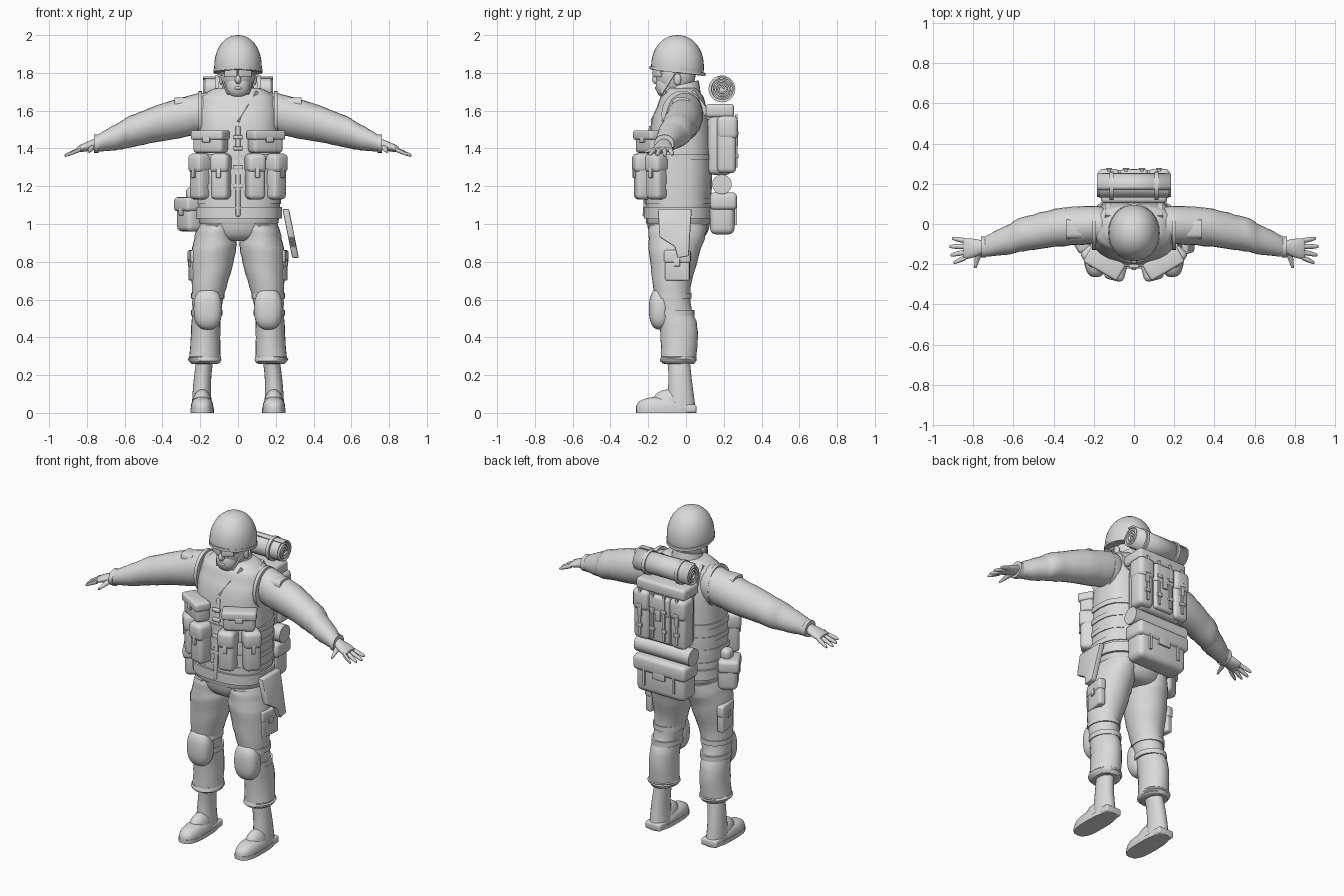
import bpy, bmesh, math
from mathutils import Matrix, Vector

cube = bpy.data.objects.get("Cube")
if cube:
    bpy.data.objects.remove(cube, do_unlink=True)

shade = (.7, .7, .7, 1)
grey = bpy.data.materials.new("plain_grey")
grey.use_nodes = True
grey.diffuse_color = shade
grey.node_tree.nodes["Principled BSDF"].inputs["Base Color"].default_value = shade
parts = []


def at(x, y, z):
    return Vector((x, y, z))


def spine(height):
    """Middle of the torso, leaning back towards the shoulders."""
    return at(0, -.04 + max(height - 1.2, 0) * .04, height)


def finish(name, bm, single=False):
    """Store a part; a part wholly on the left side gets a twin on the right."""
    bmesh.ops.recalc_face_normals(bm, faces=bm.faces)
    paired = not single and all(vert.co.x > 0 for vert in bm.verts)
    mesh = bpy.data.meshes.new(name)
    bm.to_mesh(mesh)
    bm.free()
    mesh.materials.append(grey)
    obj = bpy.data.objects.new(name, mesh)
    bpy.context.scene.collection.objects.link(obj)
    if paired:
        mirror = obj.modifiers.new("mirror", 'MIRROR')
        mirror.use_mirror_merge = False
    parts.append(obj)
    return obj


def blend(before, start, end, after, t):
    """Point on a smooth curve from start to end."""
    near = start + (end - before) * (t / 2)
    far = end - (after - start) * ((1 - t) / 2)
    ease = t * t * (3 - 2 * t)
    return near * (1 - ease) + far * ease


def loft(name, rings, power=2, steps=4, wobble=0, tilt=0, sides=24):
    """Skin over rings (centre, half width, half depth) across the main direction."""
    span = rings[-1][0] - rings[0][0]
    axis = max(range(3), key=lambda i: abs(span[i]))
    across, deep = [i for i in range(3) if i != axis]
    last = len(rings) - 1
    rows = []
    for i in range(last):
        four = (rings[max(i - 1, 0)], rings[i], rings[i + 1], rings[min(i + 2, last)])
        rows += [[blend(*values, step / steps) for values in zip(*four)] for step in range(steps)]
    rows.append(rings[-1])
    bm = bmesh.new()
    loops = []
    for row, (centre, width, depth) in enumerate(rows):
        loop = []
        for side in range(sides):
            angle = math.tau * side / sides
            c, s = math.cos(angle), math.sin(angle)
            crease = 1 + wobble * math.sin(row * 2 + 2 * math.sin(angle + row))
            point = centre.copy()
            point[across] += width * crease * math.copysign(abs(c) ** (2 / power), c)
            point[deep] += depth * crease * math.copysign(abs(s) ** (2 / power), s)
            point.z += tilt * (point.y - centre.y)
            loop.append(bm.verts.new(point))
        loops.append(loop)
    for lower, upper in zip(loops, loops[1:]):
        for side in range(sides):
            bm.faces.new((lower[side - 1], lower[side], upper[side], upper[side - 1]))
    bm.faces.new(loops[0])
    bm.faces.new(loops[-1])
    return finish(name, bm)


def band(name, centre, width, depth, along=at(0, 0, .03), **options):
    loft(name, [(centre - along / 2, width, depth), (centre + along / 2, width, depth)], steps=1, **options)


def ball(name, centre, size, floor=0, tilt=0, fullness=1):
    """Ellipsoid cut flat at the floor; fullness under one makes it boxier."""
    bm = bmesh.new()
    bmesh.ops.create_uvsphere(bm, u_segments=32, v_segments=20, radius=1)
    for vert in bm.verts:
        full = [math.copysign(abs(c) ** fullness, c) * half for c, half in zip(vert.co, size)]
        vert.co = centre + Vector(full)
        vert.co.z = max(vert.co.z, floor + tilt * full[1])
    finish(name, bm)


def box(name, centre, size, turn=0, lean=0):
    bm = bmesh.new()
    bmesh.ops.create_cube(bm, size=1)
    bm.transform(Matrix.Diagonal((*size, 1)))
    bmesh.ops.bevel(bm, geom=bm.edges[:], offset=min(size) / 4, segments=3, profile=.5, affect='EDGES')
    spin = Matrix.Rotation(math.radians(turn), 4, 'Z') @ Matrix.Rotation(math.radians(lean), 4, 'X')
    bm.transform(Matrix.Translation(centre) @ spin)
    return finish(name, bm)


def pouch(name, centre, size, turn=0):
    """Rounded bag with an overhanging flap and a closing tab on its outer face."""
    width, depth, height = size
    out = Matrix.Rotation(math.radians(turn), 3, 'Z') @ at(0, -depth / 2, 0)
    up = at(0, 0, height)
    box(name, centre, size, turn)
    box(name + "_flap", centre + up * .3 + out * .1, (width * 1.08, depth * 1.1, height * .42), turn)
    box(name + "_tab", centre + up * .1 + out * 1.08, (width / 4, .012, height / 4), turn)


def strap(name, start, end, width=.014):
    bm = bmesh.new()
    bmesh.ops.create_cube(bm, size=width)
    run = end - start
    bm.transform(Matrix.Diagonal((1, 1, run.length / width, 1)))
    bm.transform(Matrix.Translation((start + end) / 2) @ run.to_track_quat('Z', 'Y').to_matrix().to_4x4())
    finish(name, bm)


# Joints of the left side
HIP, KNEE, CALF, ANKLE = at(.11, -.04, 1), at(.16, -.07, .6), at(.17, -.04, .46), at(.175, -.04, .28)
THIGH = HIP.lerp(KNEE, .5) - at(0, .01, 0)
SHOULDER, ELBOW, WRIST = at(.13, -.02, 1.59), at(.5, -.04, 1.51), at(.75, -.115, 1.425)
KNUCKLES = at(.85, -.125, 1.395)

# Head, helmet and face gear
ball("head", at(0, -.055, 1.79), (.088, .105, .12))
ball("jaw", at(0, -.09, 1.73), (.066, .07, .068), fullness=.9)
ball("nose", at(0, -.155, 1.765), (.017, .025, .025))
ball("lips", at(0, -.15, 1.72), (.026, .014, .01))
ball("ear", at(.088, -.045, 1.765), (.012, .02, .03))
helmet_middle = at(0, -.045, 1.83)
ball("helmet", helmet_middle, (.126, .14, .17), floor=1.8, tilt=-.12, fullness=.95)
band("helmet_rim", helmet_middle - at(0, 0, .02), .13, .147, at(0, 0, .016), tilt=-.12)
box("goggle_lens", at(.037, -.152, 1.797), (.07, .022, .04), turn=28)
strap("goggle_arm", at(.07, -.13, 1.8), at(.09, -.03, 1.8))
strap("chin_strap", at(.09, -.06, 1.8), at(.05, -.13, 1.69))
loft("collar", [(spine(1.63), .13, .1), (spine(1.68), .1, .097), (spine(1.74), .08, .085)], tilt=.25)

# Torso, vest and belt
loft("vest", [(spine(1), .205, .165), (spine(1.1), .222, .172), (spine(1.45), .216, .166),
              (spine(1.62), .205, .13), (spine(1.69), .17, .1), (spine(1.72), .11, .07)], power=2.5)
band("belt", spine(1.06), .232, .183, at(0, 0, .06), power=2.5)
for level in range(4):
    band("vest_webbing", spine(1.12 + level * .078), .228, .177, power=2.5)
loft("trouser_seat", [(spine(.91), .12, .1), (spine(.95), .19, .152), (spine(1.04), .212, .168)])
band("armhole_trim", at(.2, -.02, 1.58), .11, .125, at(.02, 0, 0))
strap("neckline", at(0, -.18, 1.54), at(.1, -.105, 1.7))
box("zip", at(0, -.203, 1.28), (.024, .02, .48), lean=-4)
for height in (1.2, 1.3, 1.4, 1.46):
    box("front_buckle", at(0, -.21, height), (.05, .02, .02))

# Chest and ammunition pouches
pouch("chest_pouch", at(.145, -.192, 1.435), (.18, .085, .12), turn=30)
pouch("inner_ammo_pouch", at(.09, -.222, 1.25), (.095, .1, .24), turn=14)
pouch("outer_ammo_pouch", at(.195, -.15, 1.25), (.095, .1, .24), turn=48)

# Arms and hands
loft("sleeve", [(SHOULDER, .085, .1), (SHOULDER.lerp(ELBOW, .3) + at(0, .02, .01), .096, .108),
                (ELBOW, .088, .09), (ELBOW.lerp(WRIST, .5), .074, .073), (WRIST, .048, .043)],
     steps=7, wobble=.022)
band("cuff", WRIST, .052, .048, at(.025, 0, 0))
band("shoulder_patch", at(.3, -.025, 1.61), .05, .06, at(.07, 0, 0), power=4)
loft("palm", [(WRIST, .032, .03), (WRIST.lerp(KNUCKLES, .7), .05, .022), (KNUCKLES, .044, .014)])
for finger in range(4):
    fan = .2 - finger * .2
    root = KNUCKLES + at(-.015, .04 - finger * .027, 0)
    tip = root + at(math.cos(fan), math.sin(fan), -.4) * (.088 - abs(finger - 1.3) * .012)
    loft("finger", [(root, .013, .013), (root.lerp(tip, .7), .011, .011), (tip, .005, .005)], sides=10)
loft("thumb", [(at(.77, -.13, 1.41), .02, .018), (at(.79, -.22, 1.38), .006, .006)], sides=10)

# Trousers
loft("trouser_leg", [(HIP, .1, .152), (HIP.lerp(THIGH, .4), .112, .148), (THIGH, .112, .125), (KNEE, .082, .093),
                     (CALF, .077, .1), (ANKLE, .084, .092)], steps=6, wobble=.015)
loft("trouser_cuff", [(ANKLE - at(0, 0, .02), .07, .08), (ANKLE, .088, .097), (ANKLE + at(0, 0, .02), .08, .09)],
     wobble=.04)
pouch("cargo_pocket", at(.235, -.045, .78), (.13, .04, .16), turn=82)

# Knee pads
ball("knee_pad", KNEE - at(0, .066, .05), (.075, .06, .11), fullness=.8)
band("upper_knee_strap", KNEE + at(0, 0, .02), .088, .1)
band("lower_knee_strap", KNEE.lerp(CALF, .5), .084, .1)

# Boots
HEEL = at(.19, -.03, 0)
loft("boot_shaft", [(ANKLE, .045, .06), (HEEL + at(0, 0, .15), .047, .064), (HEEL, .055, .085)])
ball("boot_toe", HEEL - at(0, .1, -.02), (.06, .135, .065), fullness=.8)
ball("boot_instep", HEEL - at(0, .06, -.05), (.05, .09, .075))
band("boot_sole", HEEL + at(0, -.08, .012), .062, .155, at(0, 0, .024), power=2.8)
box("boot_heel", HEEL + at(0, .035, .022), (.105, .1, .044))

# Backpack
box("pack_body", at(0, .18, 1.44), (.3, .13, .36))
box("pack_lid", at(0, .18, 1.6), (.33, .15, .07))
pouch("pack_pocket", at(0, .235, 1.42), (.13, .06, .28), turn=180)
pouch("pack_side_pouch", at(.125, .215, 1.42), (.1, .1, .3), turn=180)
for x in (.04, .125):
    strap("pack_strap", at(x, .266, 1.3), at(x, .266, 1.58))
    for height in (1.36, 1.48):
        box("pack_buckle", at(x, .27, height), (.034, .016, .022))
strap("shoulder_strap", at(.13, .03, 1.7), at(.13, .13, 1.56), width=.03)
lower_bag = at(0, .192, 1.055)
pouch("lower_bag", lower_bag, (.33, .13, .22), turn=180)
strap("lower_bag_strap", lower_bag + at(.1, .07, -.06), lower_bag + at(.1, .07, .07))
band("lower_roll", at(0, .19, 1.21), .052, .052, at(.37, 0, 0))

# Rolled sleeping mat
MAT, LENGTH, TURNS, PIECES = at(0, .19, 1.715), at(.37, 0, 0), 3.3, 72
bm = bmesh.new()
rows = []
for piece in range(PIECES + 1):
    part = piece / PIECES
    angle = math.tau * TURNS * part
    spot = MAT + at(0, math.cos(angle), math.sin(angle)) * (.01 + .053 * part)
    rows.append([bm.verts.new(spot - LENGTH / 2), bm.verts.new(spot + LENGTH / 2)])
for (a, b), (c, d) in zip(rows, rows[1:]):
    bm.faces.new((a, b, d, c))
thick = finish("mat_roll", bm).modifiers.new("thickness", 'SOLIDIFY')
thick.thickness, thick.offset = .009, 0
band("mat_core", MAT, .058, .058, LENGTH * .94)
band("mat_strap", MAT + LENGTH * .3, .071, .071, at(.02, 0, 0))

# Flask pouch on the right hip
pouch("flask_pouch", at(-.25, -.055, 1.05), (.14, .11, .18), turn=-60)
ball("flask_cap", at(-.24, -.05, 1.16), (.035, .035, .035), fullness=.7)

# Holster on the left hip, tapering and leaning outwards
bm = bmesh.new()
outline = [(-.15, 0), (.03, 0), (.015, .25), (-.045, .26), (-.06, .2), (-.14, .15)]
face = bm.faces.new([bm.verts.new((.235 + drop / 5, y, 1.08 - drop)) for y, drop in outline])
moved = bmesh.ops.extrude_face_region(bm, geom=[face])["geom"]
bmesh.ops.translate(bm, vec=(.035, 0, 0), verts=[item for item in moved if isinstance(item, bmesh.types.BMVert)])
bmesh.ops.bevel(bm, geom=bm.edges[:], offset=.008, segments=2, profile=.5, affect='EDGES')
finish("holster", bm, single=True)

# Smooth shading with sharp creases
bpy.ops.object.select_all(action='DESELECT')
for obj in parts:
    obj.select_set(True)
bpy.context.view_layer.objects.active = parts[0]
bpy.ops.object.shade_smooth_by_angle(angle=math.radians(40))
